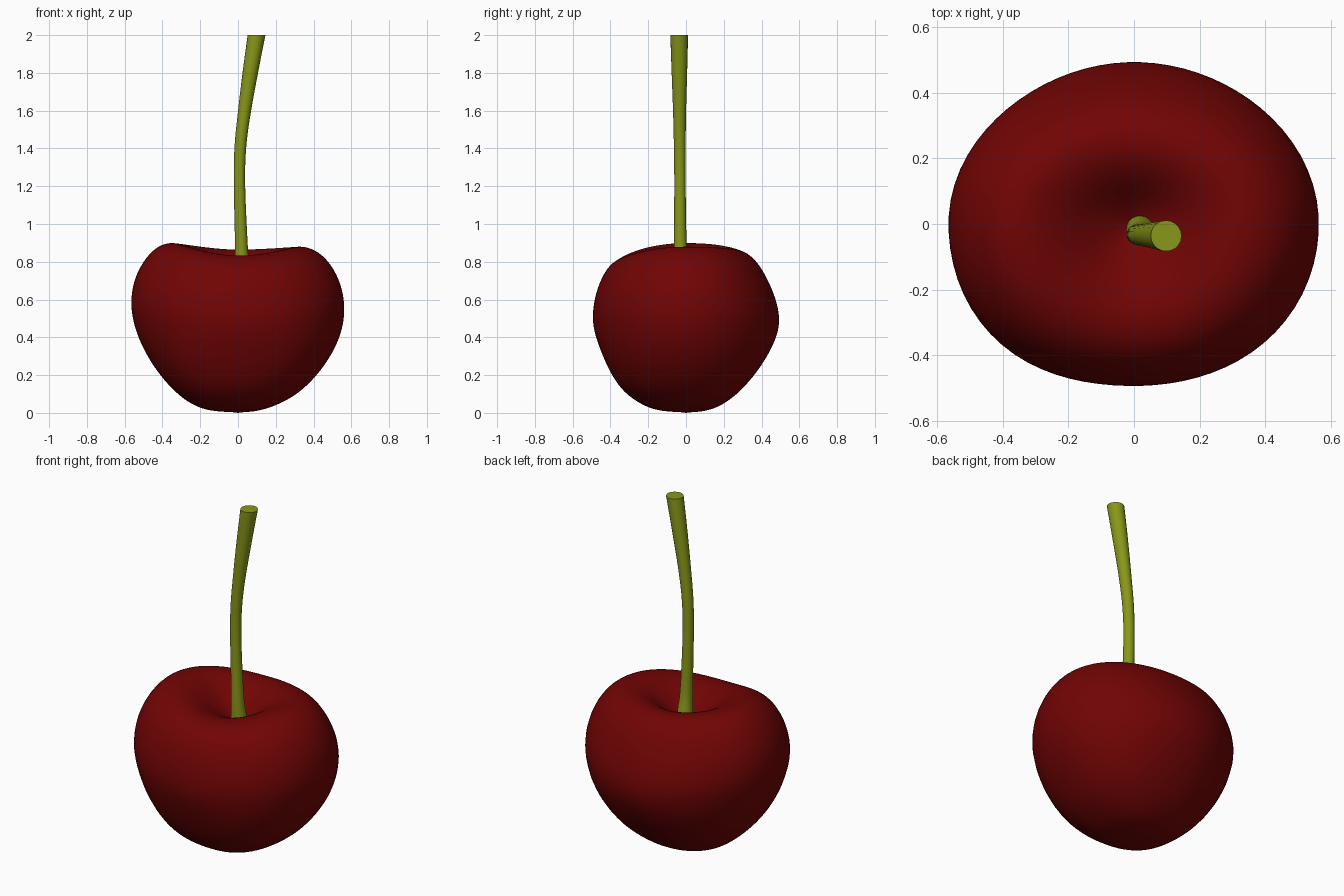
import bpy, bmesh, math
from mathutils import Vector

if "Cube" in bpy.data.objects:
    bpy.data.objects.remove(bpy.data.objects["Cube"])


def material(name, rgb):
    m = bpy.data.materials.new(name)
    m.diffuse_color = (*rgb, 1)
    m.use_nodes = True
    m.node_tree.nodes["Principled BSDF"].inputs["Base Color"].default_value = m.diffuse_color
    return m


def spline(pts, steps, relax=0):
    """Catmull-Rom curve through the points, optionally relaxed to lose small kinks."""
    pts = [Vector(p) for p in pts]
    ext = [2 * pts[0] - pts[1]] + pts + [2 * pts[-1] - pts[-2]]
    out = []
    for i in range(1, len(ext) - 2):
        a, b, c, d = ext[i - 1:i + 3]
        for k in range(steps):
            t = k / steps
            out.append(0.5 * (2 * b + (c - a) * t + (2 * a - 5 * b + 4 * c - d) * t * t
                              + (3 * b - a - 3 * c + d) * t ** 3))
    out.append(pts[-1])
    for _ in range(relax):
        out = [out[0]] + [(a + 2 * b + c) / 4 for a, b, c in zip(out, out[1:], out[2:])] + [out[-1]]
    return out


def loft(name, rings, start, end, mat, angle):
    """Skin a list of rings and close each end on a centre point."""
    bm = bmesh.new()
    vr = [[bm.verts.new(p) for p in ring] for ring in rings]
    n = len(vr[0])
    a, b = bm.verts.new(start), bm.verts.new(end)
    for i in range(n):
        j = (i + 1) % n
        bm.faces.new((a, vr[0][j], vr[0][i]))
        bm.faces.new((b, vr[-1][i], vr[-1][j]))
        for lo, hi in zip(vr, vr[1:]):
            bm.faces.new((lo[i], lo[j], hi[j], hi[i]))
    bmesh.ops.recalc_face_normals(bm, faces=bm.faces)
    me = bpy.data.meshes.new(name)
    bm.to_mesh(me)
    bm.free()
    me.materials.append(mat)
    ob = bpy.data.objects.new(name, me)
    bpy.context.collection.objects.link(ob)
    bpy.context.view_layer.objects.active = ob
    ob.select_set(True)
    bpy.ops.object.shade_smooth_by_angle(angle=math.radians(angle))
    ob.select_set(False)
    return ob


red = material("dark cherry red", (0.165, 0.0012, 0.0012))
green = material("stem green", (0.25, 0.31, 0.01))

# Fruit: four (radius, height) profiles, blended around the axis
base = [(0, 0.002), (0.09, 0.007)]
pit = [(0.065, 0.745), (0, 0.71)]
right = base + [(0.175, 0.030), (0.28, 0.077), (0.385, 0.16), (0.487, 0.29), (0.547, 0.42),
                (0.568, 0.545), (0.548, 0.68), (0.49, 0.79), (0.425, 0.853), (0.34, 0.887),
                (0.24, 0.865), (0.15, 0.81)] + pit
back = base + [(0.18, 0.033), (0.28, 0.107), (0.345, 0.18), (0.41, 0.265), (0.475, 0.386),
               (0.499, 0.49), (0.475, 0.61), (0.415, 0.742), (0.355, 0.825), (0.28, 0.868),
               (0.20, 0.86), (0.13, 0.815)] + pit
left = base + [(0.18, 0.017), (0.285, 0.067), (0.39, 0.17), (0.476, 0.29), (0.542, 0.43),
               (0.570, 0.565), (0.555, 0.69), (0.51, 0.79), (0.44, 0.875), (0.35, 0.908),
               (0.24, 0.873), (0.15, 0.81)] + pit
front = base + [(0.19, 0.020), (0.30, 0.085), (0.36, 0.15), (0.415, 0.24), (0.475, 0.39),
                (0.499, 0.50), (0.478, 0.635), (0.43, 0.752), (0.365, 0.815), (0.28, 0.838),
                (0.20, 0.82), (0.13, 0.785)] + pit
R, B, L, F = (spline(p, 5, 12) for p in (right, back, left, front))
SEG = 72
rings = []
for k in range(1, len(R) - 1):
    ring = []
    for i in range(SEG):
        t = math.tau * (i + 0.5) / SEG
        c, s = math.cos(t), math.sin(t)
        p = (R if c > 0 else L)[k] * c * c + (B if s > 0 else F)[k] * s * s
        # uneven fullness on the diagonals, a little more near the underside
        full = (-0.015 if c > 0 else -0.02) if s > 0 else (0.01 if c > 0 else 0.025)
        low = 0.04 * max(0, min(1, (0.45 - p.y) / 0.3))
        r = p.x * (1 + (full + low) * math.sin(2 * t) ** 2)
        ring.append((r * c, r * s, p.y))
    rings.append(ring)
loft("cherry_fruit", rings, (0, 0, 0), (0, 0, 0.71), red, 180)

# Stem: round section swept along a gentle bend, (x, y, z, radius)
path = spline([(0.02, -0.016, 0.69, 0.046), (0.02, -0.022, 0.77, 0.041), (0.018, -0.03, 0.88, 0.034),
               (0.008, -0.032, 1.2, 0.030), (0.012, -0.033, 1.4, 0.031), (0.032, -0.034, 1.58, 0.034),
               (0.065, -0.035, 1.8, 0.041), (0.098, -0.036, 2.0, 0.047)], 4)
stem = [[(p[0] + p[3] * math.cos(math.tau * i / 20), p[1] + p[3] * math.sin(math.tau * i / 20), p[2])
         for i in range(20)] for p in path]
loft("stem", stem, path[0][:3], path[-1][:3], green, 40)
